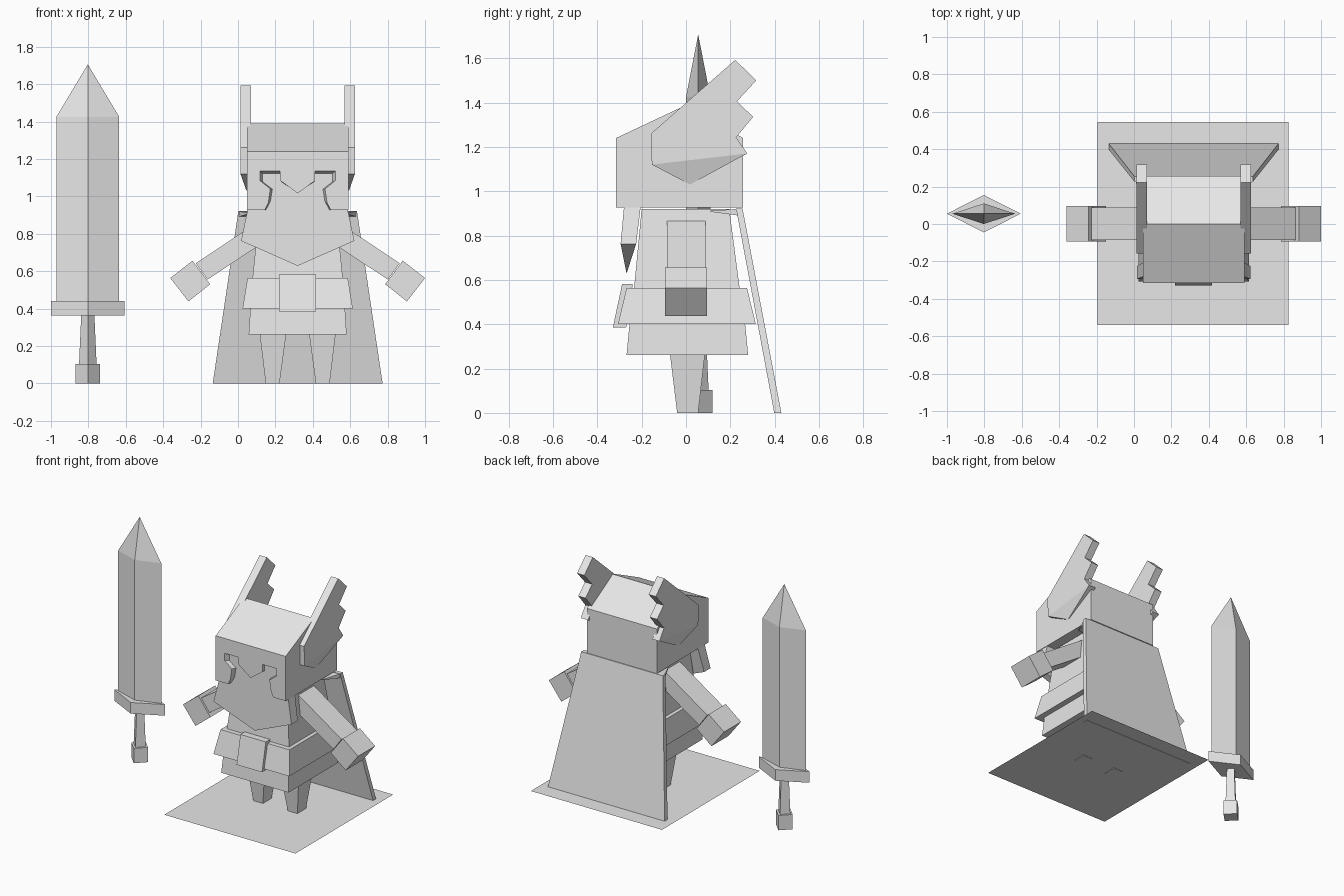
import bpy, bmesh

if "Cube" in bpy.data.objects:
    bpy.data.objects.remove(bpy.data.objects["Cube"])

CX = 0.319  # centre line of the figure

grey = bpy.data.materials.new("plain_grey")
grey.diffuse_color = (0.8, 0.8, 0.8, 1)
grey.use_nodes = True
grey.node_tree.nodes["Principled BSDF"].inputs["Base Color"].default_value = grey.diffuse_color


def finish(name, bm):
    bmesh.ops.remove_doubles(bm, verts=bm.verts, dist=1e-5)
    bmesh.ops.recalc_face_normals(bm, faces=bm.faces)
    me = bpy.data.meshes.new(name)
    bm.to_mesh(me)
    bm.free()
    me.materials.append(grey)
    ob = bpy.data.objects.new(name, me)
    bpy.context.collection.objects.link(ob)
    return ob


def loft(name, *loops, cx=CX):
    """Solid through matching loops of (x, y, z) points, capped at both ends."""
    bm = bmesh.new()
    rings = [[bm.verts.new((x + cx, y, z)) for x, y, z in lp] for lp in loops]
    n = len(rings[0])
    for a, b in zip(rings, rings[1:]):
        for i in range(n):
            j = (i + 1) % n
            bm.faces.new((a[i], a[j], b[j], b[i]))
    bm.faces.new(rings[0])
    bm.faces.new(rings[-1])
    return finish(name, bm)


def rect(hx, y0, y1, z, x=0):
    return [(x - hx, y0, z), (x + hx, y0, z), (x + hx, y1, z), (x - hx, y1, z)]


def diamond(hx, hy, z):
    return [(-hx, 0.055, z), (0, 0.055 - hy, z), (hx, 0.055, z), (0, 0.055 + hy, z)]


# Base plate
bm = bmesh.new()
bm.faces.new([bm.verts.new(p) for p in
              ((-0.195, -0.54, 0.003), (0.825, -0.54, 0.003),
               (0.825, 0.545, 0.003), (-0.195, 0.545, 0.003))])
finish("base_plate", bm)

# Body, skirt, belt and buckle
loft("torso", rect(0.248, -0.24, 0.25, 0.5), rect(0.205, -0.2, 0.195, 0.92))
loft("skirt", rect(0.262, -0.268, 0.28, 0.262), rect(0.25, -0.25, 0.262, 0.45))
loft("belt", rect(0.295, -0.307, 0.315, 0.4), rect(0.268, -0.268, 0.275, 0.564))
loft("buckle", rect(0.099, -0.33, -0.27, 0.385), rect(0.099, -0.288, -0.24, 0.582))

# Helmet with a recessed face opening
profile = [(-0.315, 0.926), (-0.315, 1.24), (0, 1.388), (0.257, 1.24), (0.257, 0.926)]
helmet = loft("helmet", *[[(x, y, z) for y, z in profile] for x in (-0.272, 0.272)])

half = [(0.094, 1.085), (0.094, 1.136), (0.203, 1.136), (0.203, 1.085),
        (0.147, 1.04), (0.158, 0.965), (0.19, 0.9)]
opening = [(0, 1.016)] + half + [(-x, z) for x, z in reversed(half)]
cutter = loft("face_cutter",
              [(x, -0.317, z) for x, z in opening],
              [(x * 0.92, -0.285, 1.03 + (z - 1.03) * 0.86) for x, z in opening])
cutter.hide_render = True
cut = helmet.modifiers.new("face_opening", 'BOOLEAN')
cut.operation = 'DIFFERENCE'
cut.solver = 'EXACT'
cut.object = cutter

# Pointed bib under the helmet
bm = bmesh.new()
top = [bm.verts.new((CX + x, y, z)) for x, y, z in rect(0.268, -0.28, -0.205, 0.926)]
low = [bm.verts.new((CX + x, y, z)) for x, y, z in rect(0.303, -0.295, -0.225, 0.762)]
tip = bm.verts.new((CX, -0.268, 0.628))
bm.faces.new(top)
bm.faces.new((top[0], low[0], tip, low[1], top[1]))
bm.faces.new((top[2], low[2], tip, low[3], top[3]))
for i, j in ((1, 2), (3, 0)):
    bm.faces.new((top[i], top[j], low[j], low[i]))
    bm.faces.new((low[i], low[j], tip))
finish("bib", bm)

# Cape
loft("cape", rect(0.454, 0.398, 0.43, 0), rect(0.317, 0.226, 0.255, 0.922))

# Wing outline in side view, and the wedge below it
wing = [(-0.158, 1.26), (0.222, 1.592), (0.317, 1.5), (0.23, 1.405), (0.303, 1.335),
        (0.226, 1.243), (0.276, 1.17), (-0.154, 1.12)]

# Paired parts
for side, s in (("left", -1), ("right", 1)):
    loft(side + "_wing", *[[(s * x, y, z) for y, z in wing] for x in (0.25, 0.306)])
    loft(side + "_wing_root",
         [(s * 0.25, -0.154, 1.12), (s * 0.25, 0.276, 1.17), (s * 0.25, 0.018, 1.03)],
         [(s * 0.306, -0.154, 1.12), (s * 0.306, 0.276, 1.17), (s * 0.274, 0.018, 1.03)])
    loft(side + "_leg",
         rect(0.037, -0.04, 0.055, 0, s * 0.134),
         rect(0.073, -0.074, 0.087, 0.28, s * 0.132))
    # Sloping arm with a larger block hand
    arm = [(0.18, 0.885), (0.545, 0.642), (0.482, 0.555), (0.18, 0.755)]
    loft(side + "_arm", *[[(s * x, y, z) for x, z in arm] for y in (-0.085, 0.087)])
    hand = [(0.562, 0.656), (0.681, 0.563), (0.584, 0.438), (0.468, 0.53)]
    loft(side + "_hand", *[[(s * x, y, z) for x, z in hand] for y in (-0.094, 0.095)])
    # Cape strap joining the shoulder
    strap = [(0.317, 0.24), (0.26, 0.11), (0.16, 0.11), (0.16, 0.24)]
    loft(side + "_cape_strap",
         [(s * x, y, 0.907 if y < 0.2 else 0.89) for x, y in strap],
         [(s * x, y, 0.912 if y < 0.2 else 0.92) for x, y in strap])

# Sword
SX = -0.803
loft("sword_pommel", diamond(0.065, 0.065, 0), diamond(0.065, 0.065, 0.104), cx=SX)
loft("sword_grip", diamond(0.047, 0.047, 0.1), diamond(0.035, 0.035, 0.37), cx=SX)
loft("sword_guard", diamond(0.197, 0.1, 0.362), diamond(0.197, 0.1, 0.44), cx=SX)
loft("sword_blade", diamond(0.168, 0.055, 0.43), diamond(0.168, 0.055, 1.425),
     diamond(0.0004, 0.0004, 1.705), cx=SX)
